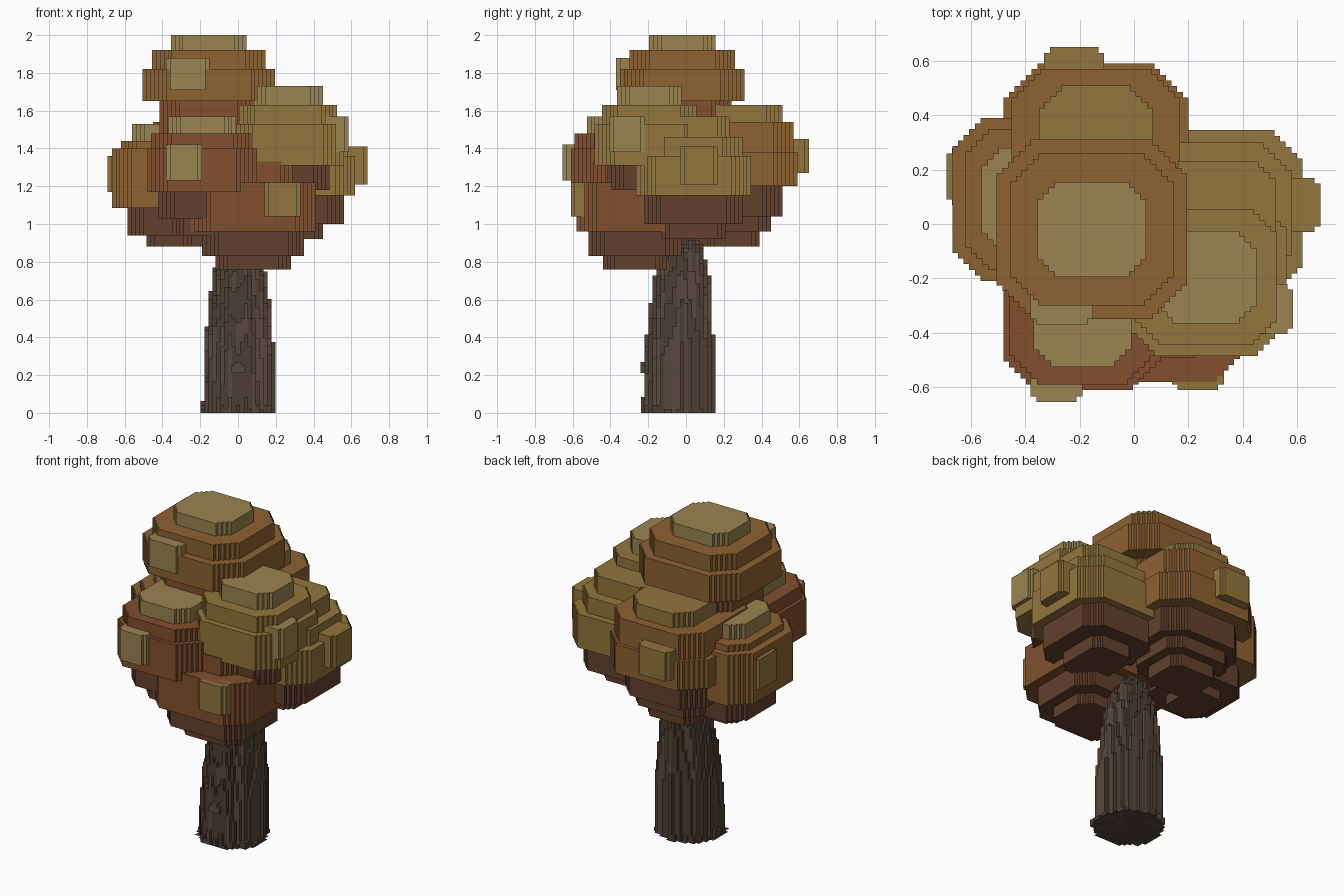
import bpy, bmesh, math, random

if "Cube" in bpy.data.objects:
    bpy.data.objects.remove(bpy.data.objects["Cube"])

random.seed(4)
V = 0.0208  # block size of the stepped outlines


def material(name, rgb):
    m = bpy.data.materials.new(name)
    lin = [((c / 255 + 0.055) / 1.055) ** 2.4 for c in rgb]
    m.diffuse_color = (*lin, 1)
    m.use_nodes = True
    m.node_tree.nodes["Principled BSDF"].inputs["Base Color"].default_value = m.diffuse_color
    return m


COLORS = {"dark": material("dark_leaf", (98, 64, 44)),
          "rust": material("rust_leaf", (130, 80, 44)),
          "orange": material("orange_leaf", (142, 98, 50)),
          "olive": material("olive_leaf", (146, 118, 60)),
          "light": material("light_leaf", (154, 132, 80))}
NAMES = list(COLORS)
BARK = [material("bark", (76, 63, 50)), material("bark_light", (88, 74, 60))]


def finish(bm, name, mats):
    bmesh.ops.recalc_face_normals(bm, faces=bm.faces)
    me = bpy.data.meshes.new(name)
    bm.to_mesh(me)
    bm.free()
    ob = bpy.data.objects.new(name, me)
    for m in mats:
        me.materials.append(m)
    bpy.context.collection.objects.link(ob)


def outline(x0, x1, y0, y1, cut):
    """Rectangle whose four corners are cut by a 45 degree staircase."""
    n = max(0, round(cut / V))
    stair = []
    for i in range(n):
        stair += [(i * V, (n - i) * V), ((i + 1) * V, (n - i) * V)]
    stair = stair + [(n * V, 0)] if n else [(0, 0)]
    pts = [(x0 + a, y0 + b) for a, b in stair]
    pts += [(x1 - a, y0 + b) for a, b in reversed(stair)]
    pts += [(x1 - a, y1 - b) for a, b in stair]
    pts += [(x0 + a, y1 - b) for a, b in reversed(stair)]
    return pts


def slab(bm, pts, z0, z1, mat):
    lo = [bm.verts.new((x, y, z0)) for x, y in pts]
    hi = [bm.verts.new((x, y, z1)) for x, y in pts]
    n = len(pts)
    faces = [bm.faces.new(lo[::-1]), bm.faces.new(hi)]
    faces += [bm.faces.new((lo[i], lo[(i + 1) % n], hi[(i + 1) % n], hi[i])) for i in range(n)]
    for f in faces:
        f.material_index = mat


def clump(name, cx, cy, layers, patches=()):
    """Layers: z0, z1, half x, half y, color. Patches: x0, x1, y0, y1, z0, z1, color."""
    bm = bmesh.new()
    for z0, z1, hx, hy, col in layers:
        pts = outline(cx - hx, cx + hx, cy - hy, cy + hy, 0.4 * min(hx, hy) - 0.01)
        slab(bm, pts, z0, z1, NAMES.index(col))
    for x0, x1, y0, y1, z0, z1, col in patches:
        slab(bm, outline(x0, x1, y0, y1, V), z0, z1, NAMES.index(col))
    finish(bm, name, COLORS.values())


# foliage clumps
clump("top_foliage", -0.155, -0.02, [
    (1.92, 2.0, 0.20, 0.175, "light"), (1.82, 1.92, 0.30, 0.28, "orange"),
    (1.65, 1.82, 0.35, 0.33, "orange"), (1.48, 1.65, 0.26, 0.26, "rust"),
    (1.3, 1.48, 0.2, 0.2, "dark")],
    [(-0.38, -0.15, -0.37, -0.2, 1.71, 1.88, "light")])
clump("back_foliage", -0.14, 0.25, [
    (1.54, 1.63, 0.21, 0.26, "olive"), (1.38, 1.54, 0.31, 0.32, "orange"),
    (1.2, 1.38, 0.34, 0.34, "orange"), (1.04, 1.2, 0.28, 0.26, "dark"),
    (0.96, 1.04, 0.22, 0.2, "dark"), (0.88, 0.96, 0.16, 0.14, "dark")],
    [(-0.33, -0.11, 0.4, 0.65, 1.27, 1.45, "olive")])
clump("left_foliage", -0.365, 0.09, [
    (1.44, 1.53, 0.195, 0.19, "light"), (1.4, 1.44, 0.255, 0.26, "orange"),
    (1.085, 1.4, 0.303, 0.3, "orange"), (0.94, 1.085, 0.22, 0.23, "dark"),
    (0.88, 0.94, 0.12, 0.14, "dark")],
    [(-0.69, -0.5, 0.07, 0.28, 1.17, 1.36, "olive")])
clump("front_foliage", -0.19, -0.31, [
    (1.48, 1.57, 0.18, 0.215, "light"), (1.4, 1.48, 0.27, 0.28, "rust"),
    (1.17, 1.4, 0.29, 0.3, "rust"), (1.03, 1.17, 0.23, 0.23, "dark"),
    (0.94, 1.03, 0.16, 0.16, "dark")],
    [(-0.38, -0.19, -0.655, -0.45, 1.23, 1.42, "light")])
clump("upper_right_foliage", 0.265, -0.195, [
    (1.63, 1.73, 0.185, 0.17, "light"), (1.53, 1.63, 0.26, 0.25, "olive"),
    (1.31, 1.53, 0.295, 0.29, "olive"), (1.18, 1.31, 0.22, 0.22, "dark")],
    [(0.4, 0.585, -0.405, -0.22, 1.38, 1.57, "light")])
clump("right_foliage", 0.31, 0.04, [
    (1.46, 1.57, 0.21, 0.19, "olive"), (1.36, 1.46, 0.27, 0.26, "olive"),
    (1.15, 1.36, 0.31, 0.305, "olive"), (1.0, 1.15, 0.25, 0.26, "dark"),
    (0.92, 1.0, 0.14, 0.17, "dark")],
    [(0.45, 0.685, -0.03, 0.17, 1.21, 1.41, "olive")])
clump("lower_front_foliage", 0.08, -0.27, [
    (1.22, 1.33, 0.23, 0.22, "rust"), (0.96, 1.22, 0.33, 0.31, "rust"),
    (0.83, 0.96, 0.27, 0.245, "dark"), (0.76, 0.83, 0.2, 0.17, "dark")],
    [(0.14, 0.33, -0.61, -0.4, 1.04, 1.22, "olive")])


# trunk: square columns, each ending where the tapering, leaning trunk leaves it
PROFILE = [(0, 0.205), (0.02, 0.188), (0.35, 0.182), (0.5, 0.166), (0.7, 0.145), (0.86, 0.11), (0.94, 0.03)]


def inside(x, y, z):
    for (za, ra), (zb, rb) in zip(PROFILE, PROFILE[1:]):
        if za <= z <= zb:
            r = ra + (rb - ra) * (z - za) / (zb - za)
            a = math.atan2(y + 0.05, x)
            r += 0.007 * math.sin(9 * a) - 0.004
            return math.hypot(x - 0.015 * z, y + 0.05 - 0.04 * z) < r
    return False


heights = {}
for i in range(-11, 12):
    for j in range(-14, 11):
        zs = [k * V for k in range(46) if inside(i * V, j * V, k * V + 0.001)]
        if zs:
            heights[i, j] = zs[-1] + V * random.choice((0, 0, 1, 2))
bm = bmesh.new()
for (i, j), h in heights.items():
    x, y, d = i * V, j * V, V / 2
    ring = [(x - d, y - d), (x + d, y - d), (x + d, y + d), (x - d, y + d)]
    mat = int(random.random() < 0.25)
    tops = [bm.faces.new([bm.verts.new((*p, z)) for p in r]) for z, r in ((h, ring), (0, ring[::-1]))]
    for f in tops:
        f.material_index = mat
    for k, (di, dj) in enumerate(((0, -1), (1, 0), (0, 1), (-1, 0))):
        low = heights.get((i + di, j + dj), 0)
        if low < h - 1e-5:
            a, b = ring[k], ring[(k + 1) % 4]
            f = bm.faces.new([bm.verts.new((*p, z)) for p, z in ((a, low), (b, low), (b, h), (a, h))])
            f.material_index = mat
bmesh.ops.remove_doubles(bm, verts=bm.verts, dist=0.0001)
finish(bm, "trunk", BARK)

# knot on the front of the trunk
bm = bmesh.new()
slab(bm, outline(-0.035, 0.035, -0.24, -0.2, 0), 0.21, 0.25, 1)
slab(bm, outline(-0.02, 0.02, -0.24, -0.2, 0), 0.25, 0.27, 1)
finish(bm, "trunk_knot", BARK)
